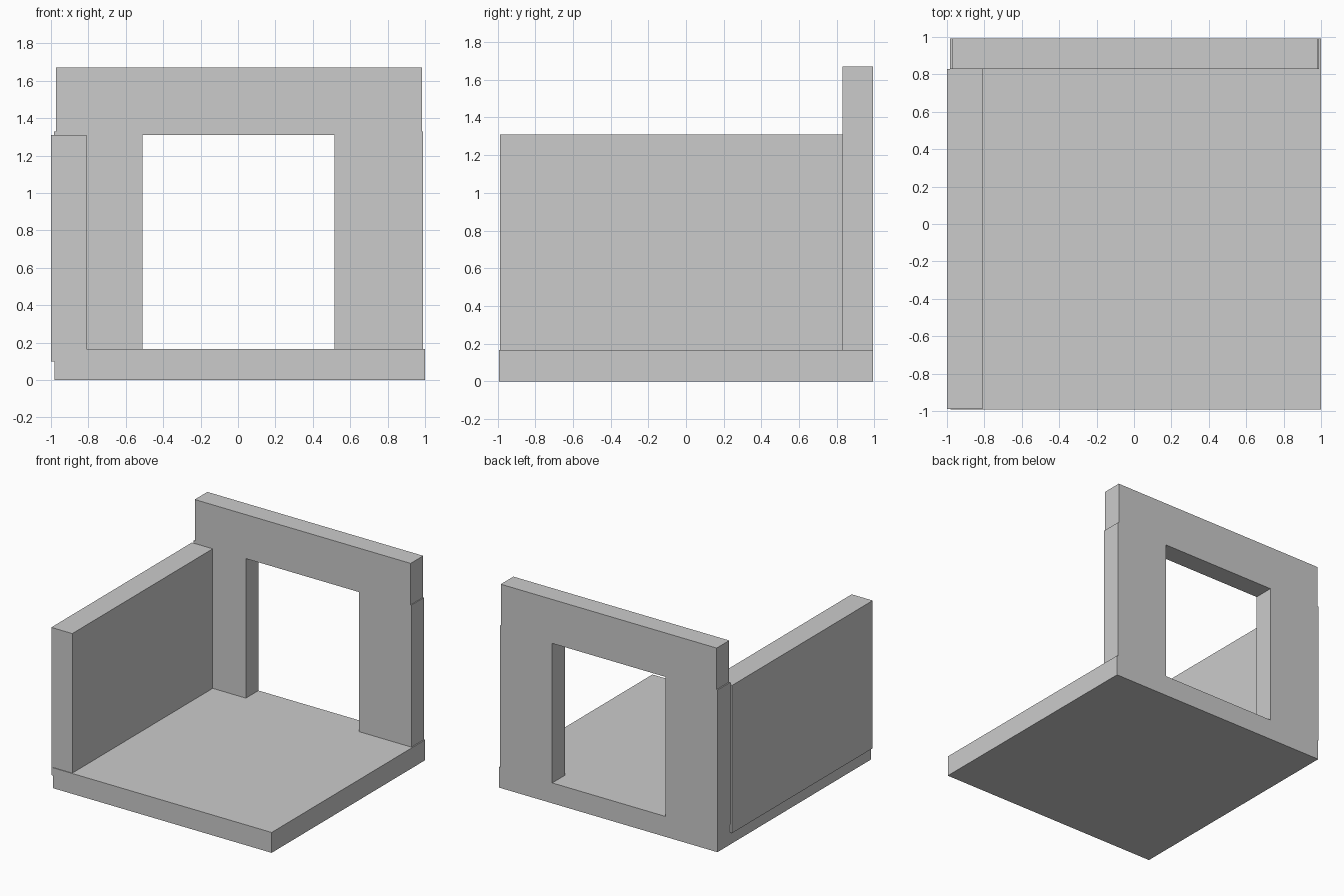
import bpy
import bmesh

if "Cube" in bpy.data.objects:
    bpy.data.objects.remove(bpy.data.objects["Cube"])


def extrude_profile(name, points, y0, y1):
    """Extrude a closed x-z outline from y0 to y1."""
    bm = bmesh.new()
    face = bm.faces.new([bm.verts.new((x, y0, z)) for x, z in points])
    result = bmesh.ops.extrude_face_region(bm, geom=[face])
    moved = [v for v in result["geom"] if isinstance(v, bmesh.types.BMVert)]
    bmesh.ops.translate(bm, verts=moved, vec=(0, y1 - y0, 0))
    bmesh.ops.recalc_face_normals(bm, faces=bm.faces)
    mesh = bpy.data.meshes.new(name)
    bm.to_mesh(mesh)
    bm.free()
    obj = bpy.data.objects.new(name, mesh)
    bpy.context.collection.objects.link(obj)
    return obj


def box(name, x0, x1, y0, y1, z0, z1):
    return extrude_profile(name, [(x0, z0), (x1, z0), (x1, z1), (x0, z1)], y0, y1)


FLOOR_TOP = 0.167

# Floor slab
box("floor", -0.98, 1.0, -0.993, 0.993, 0.0, FLOOR_TOP)

# Side wall, slightly overhanging the floor's left edge
box("left_wall", -1.0, -0.81, -0.988, 0.83, 0.10, 1.31)

# Back wall: two posts and a slightly narrower lintel around the doorway
extrude_profile("doorway_wall", [
    (-0.983, FLOOR_TOP), (-0.51, FLOOR_TOP), (-0.51, 1.31), (0.517, 1.31),
    (0.517, FLOOR_TOP), (0.99, FLOOR_TOP), (0.99, 1.33), (0.983, 1.33),
    (0.983, 1.67), (-0.973, 1.67), (-0.973, 1.33), (-0.983, 1.33),
], 0.83, 0.993)
